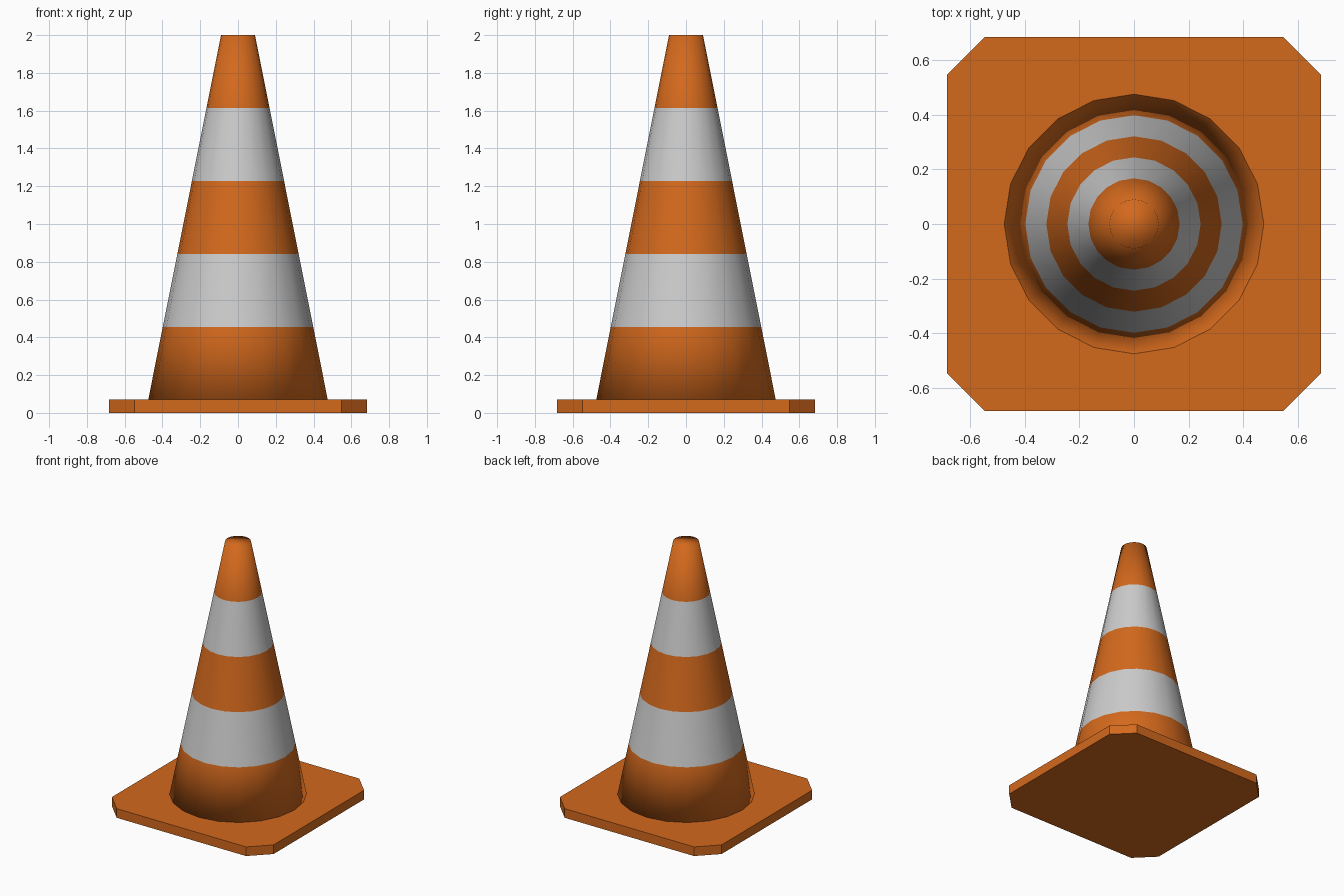
import bpy, bmesh
from math import cos, sin, tau

if "Cube" in bpy.data.objects:
    bpy.data.objects.remove(bpy.data.objects["Cube"])


def material(name, rgb):
    mat = bpy.data.materials.new(name)
    mat.diffuse_color = (*rgb, 1.0)
    mat.use_nodes = True
    mat.node_tree.nodes["Principled BSDF"].inputs["Base Color"].default_value = mat.diffuse_color
    return mat


orange = material("orange", (0.65, 0.14, 0.012))
white = material("white", (0.8, 0.8, 0.8))


def finish(name, bm, mats):
    bmesh.ops.recalc_face_normals(bm, faces=bm.faces[:])
    mesh = bpy.data.meshes.new(name)
    bm.to_mesh(mesh)
    bm.free()
    for m in mats:
        mesh.materials.append(m)
    obj = bpy.data.objects.new(name, mesh)
    bpy.context.collection.objects.link(obj)
    return obj


# Base plate: square slab with its corners cut off
PLATE, CUT, THICK = 0.684, 0.137, 0.07
bm = bmesh.new()
bmesh.ops.create_cube(bm, size=1)
for v in bm.verts:
    v.co = (v.co.x * 2 * PLATE, v.co.y * 2 * PLATE, (v.co.z + 0.5) * THICK)
corners = [e for e in bm.edges if abs(e.verts[0].co.z - e.verts[1].co.z) > 0.01]
bmesh.ops.bevel(bm, geom=corners, offset=CUT, segments=1, affect='EDGES')
finish("base_plate", bm, [orange])

# Cone body: five equal bands, alternating orange and white, smooth shaded
SIDES, BANDS = 20, 5
R_LOW, R_TOP, TOP = 0.475, 0.09, 2.0
bm = bmesh.new()
rings = []
for i in range(BANDS + 1):
    t = i / BANDS
    r = R_LOW + (R_TOP - R_LOW) * t
    z = THICK + (TOP - THICK) * t
    rings.append([bm.verts.new((r * cos(tau * k / SIDES), r * sin(tau * k / SIDES), z))
                  for k in range(SIDES)])
for i in range(BANDS):
    for k in range(SIDES):
        n = (k + 1) % SIDES
        face = bm.faces.new((rings[i][k], rings[i][n], rings[i + 1][n], rings[i + 1][k]))
        face.material_index = i % 2
bm.faces.new(rings[0][::-1])
bm.faces.new(rings[-1])
for face in bm.faces:
    face.smooth = True
finish("striped_cone", bm, [orange, white])
